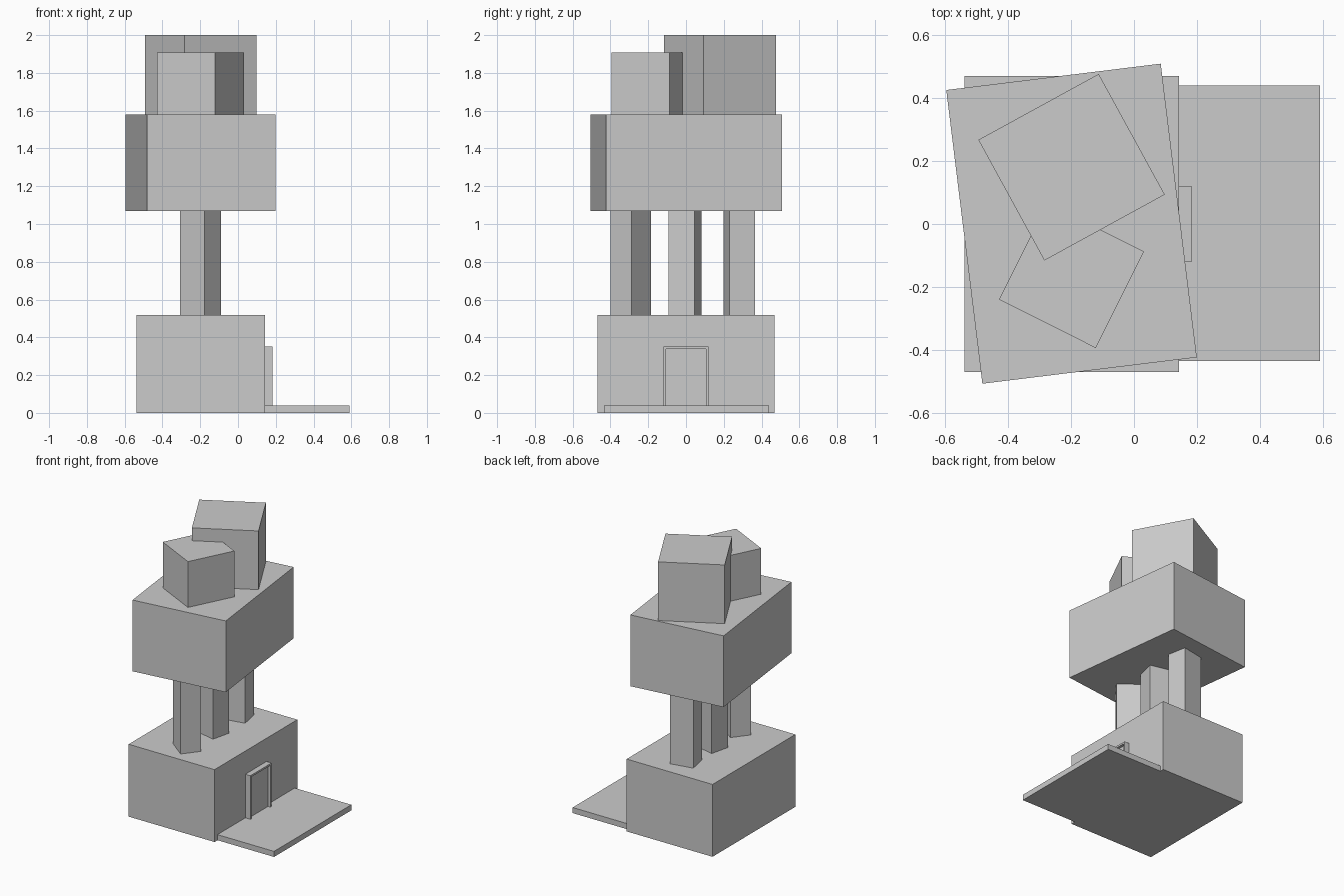
import bpy, bmesh
from math import radians
from mathutils import Matrix

if "Cube" in bpy.data.objects:
    bpy.data.objects.remove(bpy.data.objects["Cube"])

AXIS_X = -0.198  # all stacked parts share this x centre


def box(name, center, size, z0, z1, angle=0.0):
    """Box standing from z0 to z1, turned about its vertical axis."""
    bm = bmesh.new()
    bmesh.ops.create_cube(bm, size=1.0)
    bmesh.ops.scale(bm, vec=(size[0], size[1], z1 - z0), verts=bm.verts)
    mesh = bpy.data.meshes.new(name)
    bm.to_mesh(mesh)
    bm.free()
    obj = bpy.data.objects.new(name, mesh)
    obj.matrix_world = (Matrix.Translation((center[0], center[1], (z0 + z1) / 2))
                        @ Matrix.Rotation(radians(angle), 4, 'Z'))
    bpy.context.collection.objects.link(obj)
    return obj


# Ground floor block and the front terrace slab
box("base_block", (AXIS_X, 0), (0.68, 0.937), 0, 0.518)
box("terrace_slab", (0.366, 0.002), (0.448, 0.874), 0, 0.04)

# Columns, each twisted a little further than the last
for i, (y, angle) in enumerate([(-0.2925, -38), (-0.004, -13.5), (0.282, 11)]):
    box(f"column_{i + 1}", (AXIS_X, y), (0.165, 0.14), 0.518, 1.07, angle)

# Upper floor and the two roof blocks
box("upper_block", (AXIS_X, 0.001), (0.685, 0.938), 1.07, 1.58, 7)
box("large_roof_block", (AXIS_X, 0.18), (0.435, 0.436), 1.58, 2.0, 28.7)
box("small_roof_block", (AXIS_X, -0.1635), (0.343, 0.342), 1.58, 1.908, -26.6)

# Doorway: one profile for the surround, with a recessed door panel
profile = [(-0.12, 0.04), (-0.12, 0.352), (0.12, 0.352), (0.12, 0.04),
           (0.107, 0.04), (0.107, 0.339), (-0.107, 0.339), (-0.107, 0.04)]
bm = bmesh.new()
face = bm.faces.new([bm.verts.new((0.142, y, z)) for y, z in profile])
out = bmesh.ops.extrude_face_region(bm, geom=[face])
moved = [v for v in out["geom"] if isinstance(v, bmesh.types.BMVert)]
bmesh.ops.translate(bm, vec=(0.04, 0, 0), verts=moved)
bmesh.ops.recalc_face_normals(bm, faces=bm.faces)
frame_mesh = bpy.data.meshes.new("door_frame")
bm.to_mesh(frame_mesh)
bm.free()
bpy.context.collection.objects.link(bpy.data.objects.new("door_frame", frame_mesh))
box("door_panel", (0.152, 0), (0.02, 0.214), 0.04, 0.339)
